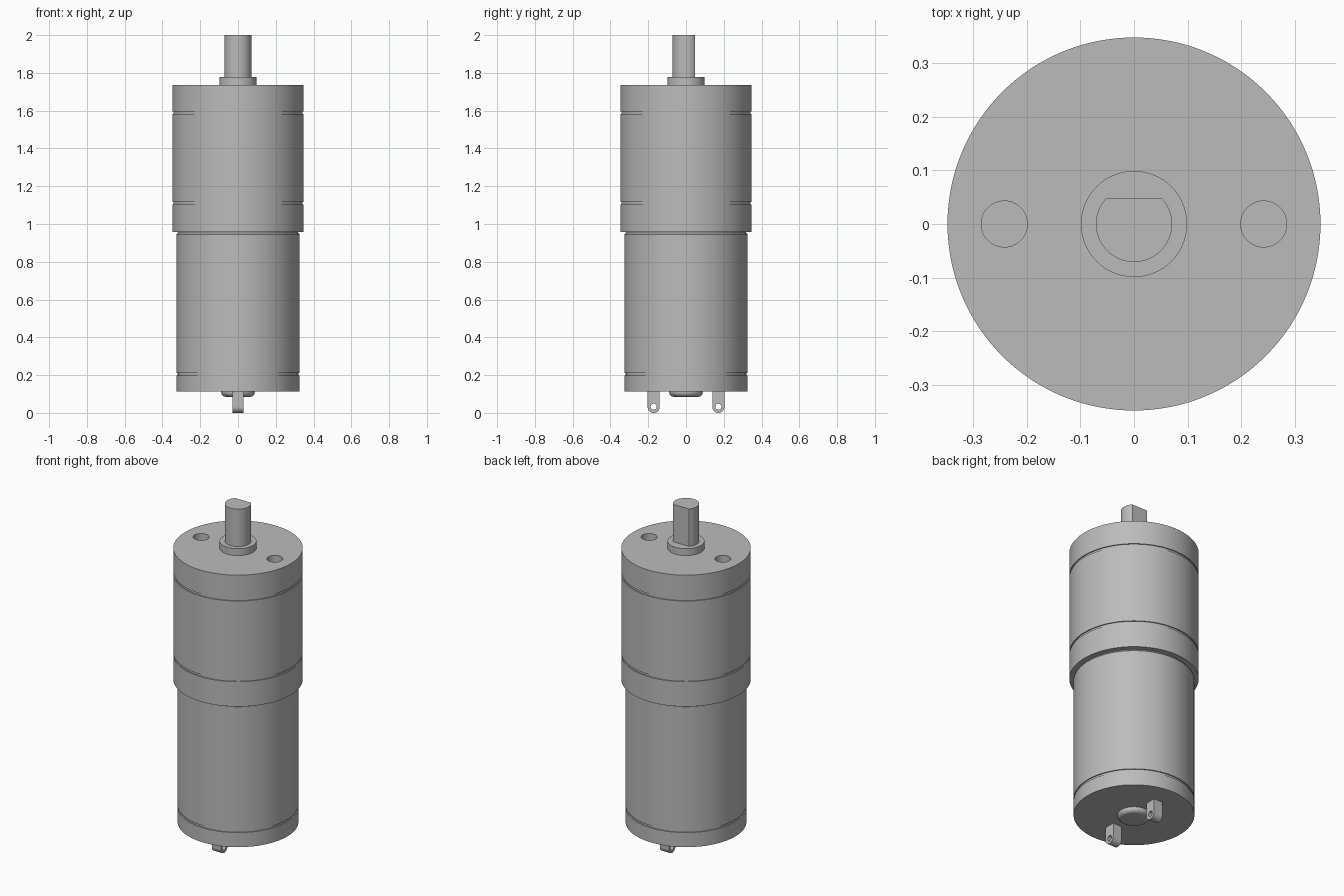
import bpy, bmesh, math
from mathutils import Matrix, Vector

if "Cube" in bpy.data.objects:
    bpy.data.objects.remove(bpy.data.objects["Cube"], do_unlink=True)

metal = bpy.data.materials.new("grey metal")
metal.use_nodes = True
GREY = (0.5, 0.5, 0.5, 1)
metal.diffuse_color = GREY
metal.node_tree.nodes["Principled BSDF"].inputs["Base Color"].default_value = GREY


def add_object(name, bm):
    bmesh.ops.recalc_face_normals(bm, faces=bm.faces)
    mesh = bpy.data.meshes.new(name)
    bm.to_mesh(mesh)
    bm.free()
    mesh.materials.append(metal)
    obj = bpy.data.objects.new(name, mesh)
    bpy.context.collection.objects.link(obj)
    return obj


def select(obj):
    bpy.ops.object.select_all(action='DESELECT')
    obj.select_set(True)
    bpy.context.view_layer.objects.active = obj


def smooth(obj):
    select(obj)
    bpy.ops.object.shade_smooth_by_angle(angle=math.radians(30))


def lathe(name, profile, segments=128):
    """Closed solid of revolution from (radius, height) points."""
    bm = bmesh.new()
    rings = []
    for r, z in profile:
        angles = [2 * math.pi * i / segments for i in range(segments)]
        rings.append([bm.verts.new((r * math.cos(a), r * math.sin(a), z)) for a in angles])
    for low, high in zip(rings, rings[1:]):
        for i in range(segments):
            j = (i + 1) % segments
            bm.faces.new((low[i], low[j], high[j], high[i]))
    bm.faces.new(rings[0][::-1])
    bm.faces.new(rings[-1])
    return add_object(name, bm)


def prism(name, outline, depth):
    """Extrude an outline of 3D points along a vector."""
    bm = bmesh.new()
    face = bm.faces.new([bm.verts.new(p) for p in outline])
    new = bmesh.ops.extrude_face_region(bm, geom=[face])["geom"]
    verts = [v for v in new if isinstance(v, bmesh.types.BMVert)]
    bmesh.ops.translate(bm, verts=verts, vec=Vector(depth))
    return add_object(name, bm)


def drill(obj, centre, radius, length, axis='Z'):
    """Cut a round hole and discard the cutter."""
    bm = bmesh.new()
    turn = Matrix.Rotation(math.pi / 2, 4, 'Y') if axis == 'X' else Matrix()
    bmesh.ops.create_cone(bm, cap_ends=True, segments=48, radius1=radius, radius2=radius,
                          depth=length, matrix=Matrix.Translation(centre) @ turn)
    cutter = add_object("hole_cutter", bm)
    cutter.hide_render = True
    mod = obj.modifiers.new("hole", 'BOOLEAN')
    mod.operation = 'DIFFERENCE'
    mod.solver = 'EXACT'
    mod.object = cutter
    select(obj)
    bpy.ops.object.modifier_apply(modifier=mod.name)
    bpy.data.objects.remove(cutter, do_unlink=True)


def grooved(radius, bottom, top, grooves, width=0.013, depth=0.006):
    """Cylinder profile with shallow square grooves at the given heights."""
    points = [(radius, bottom)]
    for z in grooves:
        lo, hi = z - width / 2, z + width / 2
        points += [(radius, lo), (radius - depth, lo), (radius - depth, hi), (radius, hi)]
    return points + [(radius, top)]


# Gearbox housing with two mounting holes
gearbox = lathe("gearbox_housing", grooved(0.348, 0.957, 1.737, [1.111, 1.59]))
for side in (-1, 1):
    drill(gearbox, (side * 0.242, 0, 1.737), 0.043, 0.2)
smooth(gearbox)

# Motor can with a slightly eased upper shoulder
can = grooved(0.325, 0.112, 0.945, [0.205])
smooth(lathe("motor_can", can + [(0.317, 0.953), (0.317, 0.96)]))

# Output collar
smooth(lathe("output_collar", [(0.099, 1.73), (0.099, 1.778)], 96))

# D-shaped output shaft, flat towards the back
R, FLAT = 0.071, 0.048
start = math.asin(FLAT / R)
sweep = math.pi + 2 * start
arc = [math.pi - start + sweep * i / 64 for i in range(65)]
shaft = prism("output_shaft", [(R * math.cos(a), R * math.sin(a), 1.77) for a in arc], (0, 0, 0.23))
smooth(shaft)

# Rear bearing boss with a rounded rim
rim = [(0.064 + 0.025 * math.sin(t * math.pi / 12), 0.11 - 0.025 * math.cos(t * math.pi / 12))
       for t in range(7)]
smooth(lathe("rear_bearing_boss", rim + [(0.089, 0.118)], 96))

# Two terminal tabs with rounded ends and eyelets
HALF = 0.032
for side, label in ((-1, "front"), (1, "back")):
    y = side * 0.171
    arc = [math.pi + math.pi * i / 24 for i in range(25)]
    outline = [(-0.029, y + HALF * math.cos(a), HALF + HALF * math.sin(a)) for a in arc]
    outline += [(-0.029, y + HALF, 0.118), (-0.029, y - HALF, 0.118)]
    tab = prism(label + "_terminal", outline, (0.058, 0, 0))
    drill(tab, (0, y, 0.033), 0.016, 0.2, 'X')
    smooth(tab)
